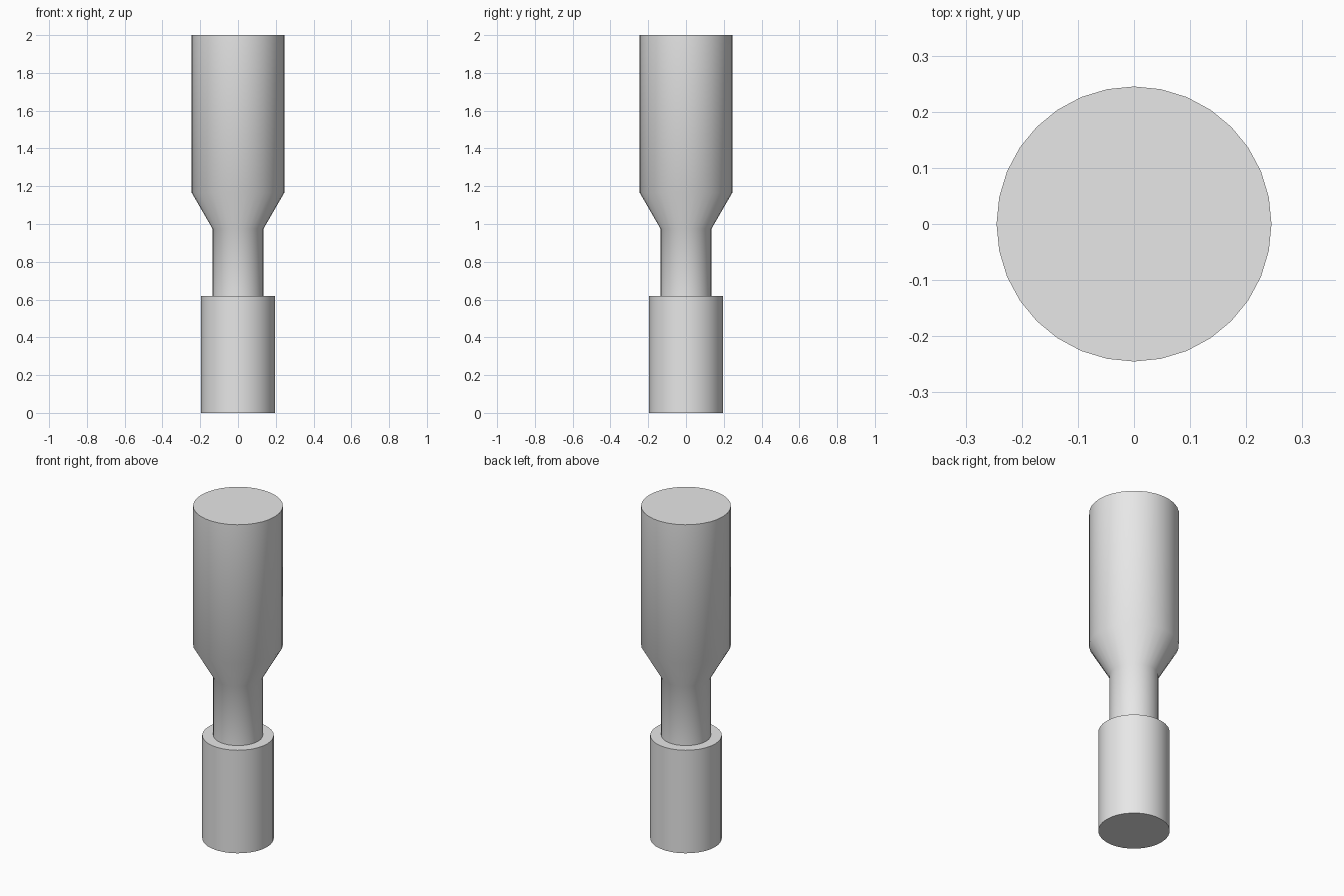
import bpy
import bmesh
from math import cos, sin, pi, radians

SIDES = 32

cube = bpy.data.objects.get("Cube")
if cube:
    bpy.data.objects.remove(cube, do_unlink=True)

# Single plain grey material
grey = bpy.data.materials.new("light_grey")
grey.use_nodes = True
colour = (0.8, 0.8, 0.8, 1)
grey.diffuse_color = colour
grey.node_tree.nodes["Principled BSDF"].inputs["Base Color"].default_value = colour


def lathe(name, profile):
    """Spin (radius, height) points around z and cap both ends."""
    bm = bmesh.new()
    rings = []
    for radius, z in profile:
        rings.append([bm.verts.new((radius * cos(2 * pi * i / SIDES),
                                    radius * sin(2 * pi * i / SIDES), z))
                      for i in range(SIDES)])
    for low, high in zip(rings, rings[1:]):
        for i in range(SIDES):
            j = (i + 1) % SIDES
            bm.faces.new((low[i], low[j], high[j], high[i]))
    bm.faces.new(rings[0][::-1])
    bm.faces.new(rings[-1])
    mesh = bpy.data.meshes.new(name)
    bm.to_mesh(mesh)
    bm.free()
    mesh.materials.append(grey)
    obj = bpy.data.objects.new(name, mesh)
    bpy.context.collection.objects.link(obj)
    bpy.ops.object.select_all(action="DESELECT")
    obj.select_set(True)
    bpy.context.view_layer.objects.active = obj
    bpy.ops.object.shade_smooth_by_angle(angle=radians(35))


# Base, stepped in to the neck, then flaring out to the wide upper body
lathe("stepped_shaft", [
    (0.195, 0), (0.195, 0.62),
    (0.135, 0.62), (0.135, 0.975),
    (0.245, 1.165), (0.245, 2),
])
